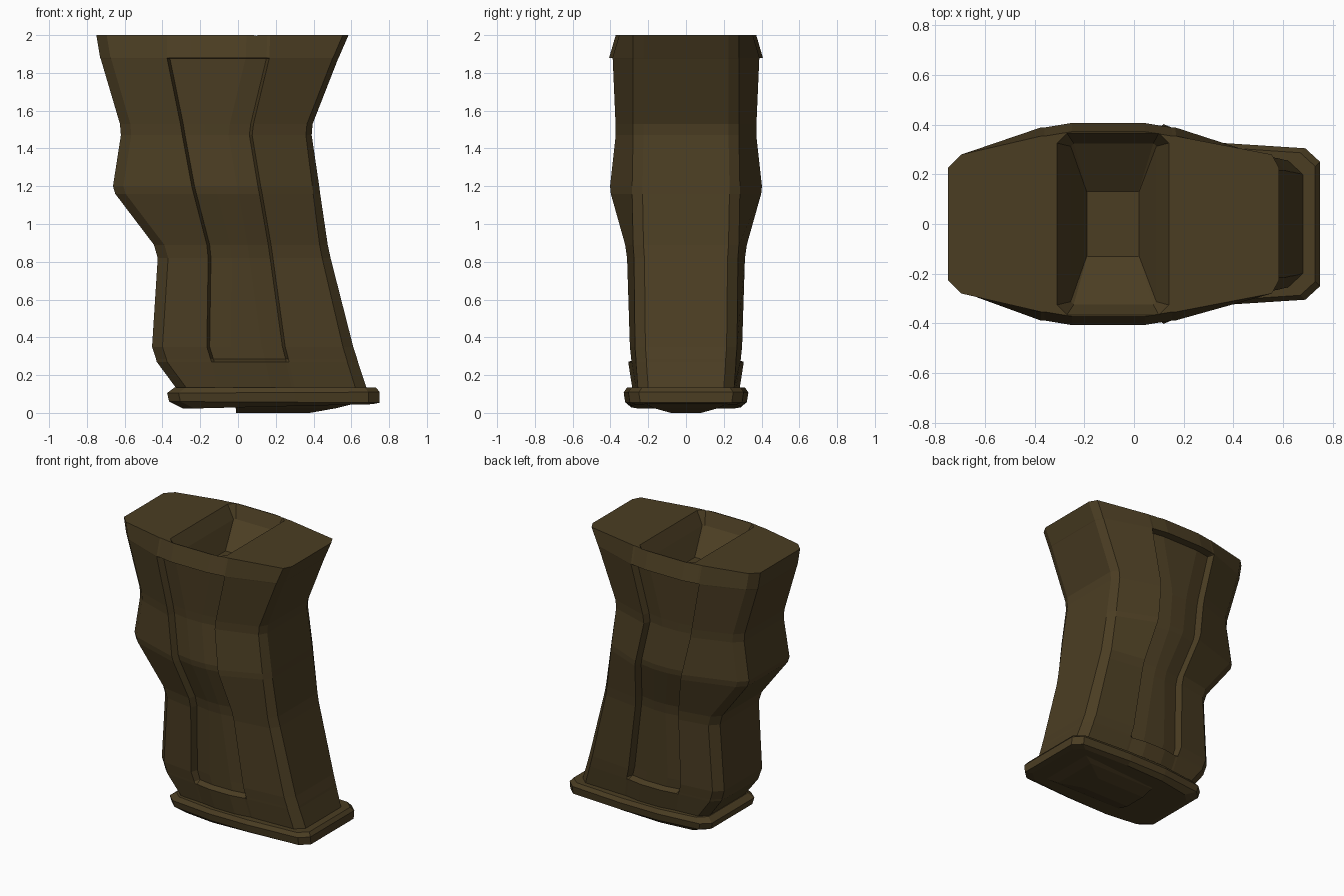
import bpy, bmesh

olive = bpy.data.materials.new("dark olive brown")
olive.diffuse_color = (0.07, 0.047, 0.0165, 1)


def loft(name, rings):
    """Skin a stack of equal-length rings and cap both ends."""
    bm = bmesh.new()
    vs = [[bm.verts.new(p) for p in r] for r in rings]
    n = len(rings[0])
    for a, b in zip(vs, vs[1:]):
        for i in range(n):
            j = (i + 1) % n
            bm.faces.new((a[i], a[j], b[j], b[i]))
    bm.faces.new(vs[0][::-1])
    bm.faces.new(vs[-1])
    bmesh.ops.recalc_face_normals(bm, faces=bm.faces)
    me = bpy.data.meshes.new(name)
    bm.to_mesh(me)
    bm.free()
    me.materials.append(olive)
    ob = bpy.data.objects.new(name, me)
    bpy.context.collection.objects.link(ob)
    return ob


def mirror_ring(half):
    """Half outline (x, y, z) on the -y side, mirrored to a closed ring."""
    return [(x, -y, z) for x, y, z in half] + [(x, y, z) for x, y, z in reversed(half)]


# Grip body: z, front x, panel left, panel right, back x, corner width, panel edge width, recess
ROWS = [
    (0.09, -0.30, -0.10, 0.31, 0.69, 0.25, 0.262, 0),
    (0.135, -0.33, -0.11, 0.30, 0.68, 0.255, 0.267, 0),
    (0.27, -0.43, -0.14, 0.27, 0.635, 0.265, 0.288, 0),
    (0.285, -0.434, -0.145, 0.267, 0.631, 0.265, 0.29, 0.045),
    (0.35, -0.455, -0.165, 0.25, 0.61, 0.27, 0.297, 0.05),
    (0.82, -0.425, -0.158, 0.185, 0.49, 0.275, 0.312, 0.05),
    (0.89, -0.445, -0.165, 0.175, 0.475, 0.28, 0.322, 0.05),
    (1.16, -0.65, -0.235, 0.128, 0.435, 0.285, 0.398, 0.05),
    (1.20, -0.662, -0.245, 0.12, 0.43, 0.285, 0.402, 0.05),
    (1.47, -0.62, -0.295, 0.075, 0.39, 0.28, 0.372, 0.05),
    (1.53, -0.625, -0.305, 0.082, 0.395, 0.28, 0.373, 0.05),
    (1.875, -0.727, -0.375, 0.165, 0.53, 0.28, 0.388, 0.05),
    (1.88, -0.73, -0.375, 0.166, 0.533, 0.28, 0.389, 0),
    (2.0, -0.75, -0.375, 0.17, 0.585, 0.28, 0.354, 0),
]
rings = []
for z, xl, pl, pr, xr, w1, w2, d in ROWS:
    w0, w3 = w1 - 0.055, w2 + 0.018
    cr = 0.03 + 0.03 * min(1, max(0, (1.5 - z) / 1.4))
    half = [(xl, w0), (xl + 0.055, w1), (pl, w2), (pl + 0.015, w2 - d), (pl + 0.125, w3 - d),
            (pr - 0.125, w3 - d), (pr - 0.015, w2 - d), (pr, w2), (xr - cr, w1), (xr, w0)]
    rings.append(mirror_ring([(x, y, z) for x, y in half]))
body = loft("grip_body", rings)

# Stepped tapering pocket in the top, reaching almost to the rim
pocket = []
for z, x0, x1, y, c in [(2.05, -0.325, 0.155, 0.37, 0.045), (2.0, -0.31, 0.14, 0.366, 0.04),
                        (1.91, -0.255, 0.09, 0.325, 0.012), (1.77, -0.19, 0.02, 0.13, 0.002)]:
    pocket.append(mirror_ring([(x0, y - c, z), (x0 + c, y, z), (x1 - c, y, z), (x1, y - c, z)]))
cutter = loft("pocket_cutter", pocket)
cutter.hide_render = True
cutter.hide_set(True)
cut = body.modifiers.new("pocket", "BOOLEAN")
cut.operation = "DIFFERENCE"
cut.solver = "EXACT"
cut.object = cutter

# Flared base plate: z at front, z at back, front x, back x, half width
plate = []
for zl, zr, x0, x1, w in [(0.022, 0.046, -0.29, 0.71, 0.29), (0.06, 0.054, -0.365, 0.75, 0.322),
                          (0.105, 0.11, -0.375, 0.75, 0.33), (0.135, 0.135, -0.335, 0.73, 0.312)]:
    half = [(x0, w - 0.09), (x0 + 0.06, w - 0.035), (0.0, w), (0.3, w), (x1 - 0.06, w - 0.025), (x1, w - 0.08)]
    plate.append(mirror_ring([(x, y, zl + (zr - zl) * (x - x0) / (x1 - x0)) for x, y in half]))
loft("base_plate", plate)

# Low raised pad under the base plate
pad = []
for z, x0, x1, y in [(0, -0.01, 0.38, 0.08), (0.025, -0.012, 0.52, 0.17), (0.05, -0.012, 0.62, 0.22)]:
    pad.append(mirror_ring([(x0, y, z), (x1, y, z)]))
loft("base_pad", pad)
